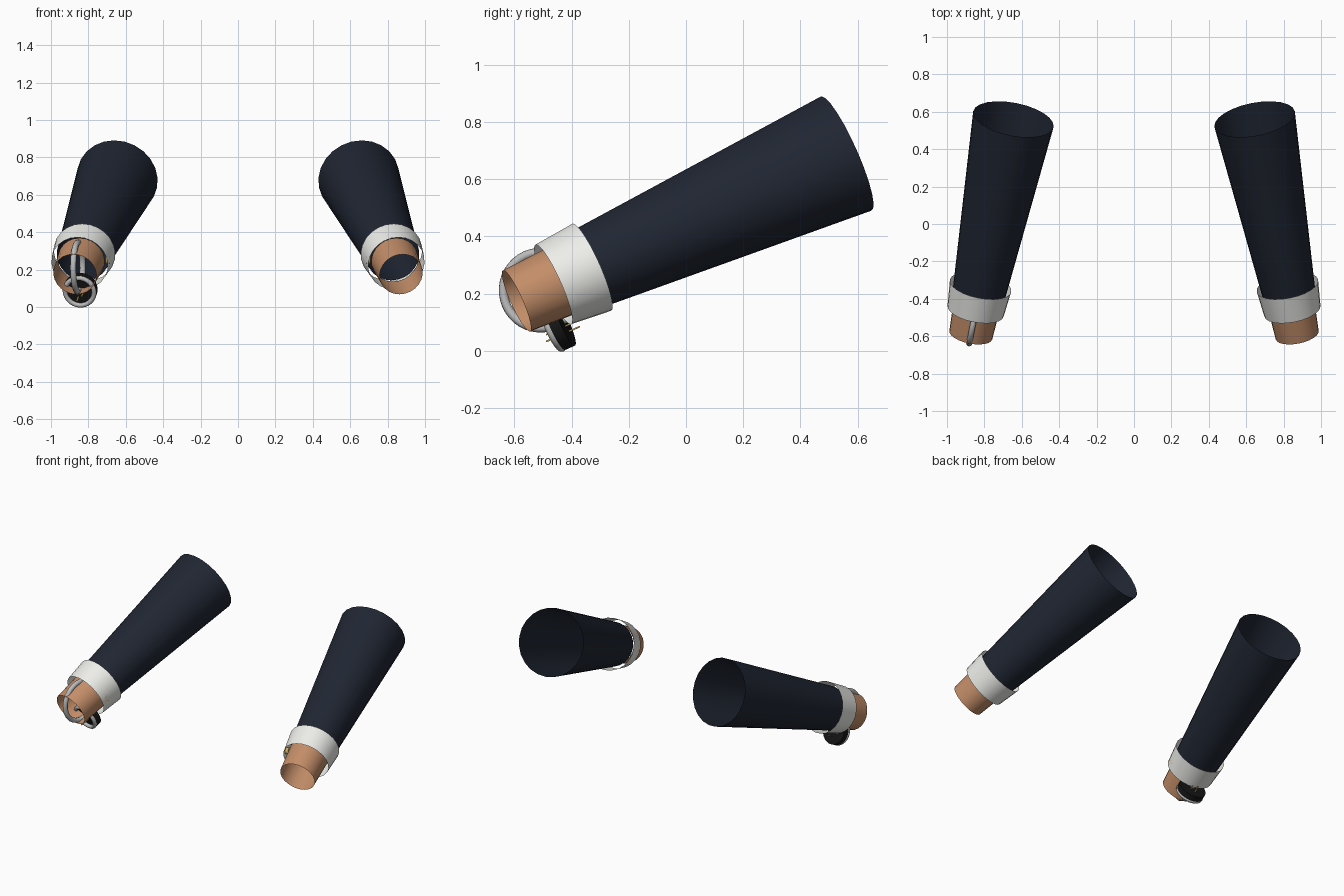
import bpy, bmesh, math
from mathutils import Matrix, Vector

if "Cube" in bpy.data.objects:
    bpy.data.objects.remove(bpy.data.objects["Cube"])


def material(name, rgb):
    m = bpy.data.materials.new(name)
    m.diffuse_color = (*rgb, 1)
    m.use_nodes = True
    m.node_tree.nodes["Principled BSDF"].inputs["Base Color"].default_value = m.diffuse_color
    return m


NAVY = material("navy_cloth", (0.014, 0.019, 0.032))
WHITE = material("white_cloth", (0.85, 0.85, 0.82))
SKIN = material("skin", (0.55, 0.27, 0.14))
STEEL = material("steel", (0.5, 0.5, 0.5))
BLACK = material("black", (0.008, 0.008, 0.008))
GOLD = material("gold", (0.7, 0.45, 0.12))


def arm_frame(side):
    # local z runs from elbow to hand, local y points up, local x sideways
    d = Vector((side * 0.197, -1, -0.447)).normalized()
    x = Vector((0, 0, 1)).cross(d).normalized()
    y = d.cross(x)
    m = Matrix((x, y, d)).transposed().to_4x4()
    m.translation = (side * 0.645, 0.56, 0.69)
    return m


def finish(name, bm, frame, mat, smooth=True):
    me = bpy.data.meshes.new(name)
    bm.to_mesh(me)
    bm.free()
    ob = bpy.data.objects.new(name, me)
    bpy.context.collection.objects.link(ob)
    ob.matrix_world = frame
    me.materials.append(mat)
    if smooth:
        bpy.context.view_layer.objects.active = ob
        bpy.ops.object.select_all(action='DESELECT')
        ob.select_set(True)
        bpy.ops.object.shade_smooth_by_angle(angle=math.radians(40))
    return ob


def tube(name, frame, t0, t1, r0, r1, mat, caps=False, segs=24, offset=Matrix()):
    # tapered tube along local z
    bm = bmesh.new()
    bmesh.ops.create_cone(bm, cap_ends=caps, segments=segs, radius1=r0, radius2=r1, depth=t1 - t0,
                          matrix=offset @ Matrix.Translation((0, 0, (t0 + t1) / 2)))
    return finish(name, bm, frame, mat)


def ring(name, frame, major, minor, place, mat, n=40, k=10):
    # torus about local z
    bm = bmesh.new()
    rows = []
    for i in range(n):
        a = 2 * math.pi * i / n
        row = []
        for j in range(k):
            b = 2 * math.pi * j / k
            r = major + minor * math.cos(b)
            row.append(bm.verts.new(place @ Vector((r * math.cos(a), r * math.sin(a), minor * math.sin(b)))))
        rows.append(row)
    for i in range(n):
        for j in range(k):
            p, q, j2 = rows[i], rows[(i + 1) % n], (j + 1) % k
            bm.faces.new((p[j], q[j], q[j2], p[j2]))
    return finish(name, bm, frame, mat)


for side, label in ((-1, "right"), (1, "left")):
    f = arm_frame(side)
    # open sleeve, shirt cuff and wrist
    tube(label + "_sleeve", f, 0, 1.04, 0.219, 0.142, NAVY)
    tube(label + "_cuff", f, 0.99, 1.14, 0.167, 0.153, WHITE)
    tube(label + "_wrist", f, 1.09, 1.283, 0.127, 0.117, SKIN)
    # cufflink on the inner side; local x points along world side
    inward = -side if f.col[0].x > 0 else side
    spot = Matrix.Translation((inward * 0.145, 0, 1.09)) @ Matrix.Rotation(math.pi / 2, 4, 'Y')
    tube(label + "_cufflink", f, -0.01, 0.01, 0.022, 0.022, GOLD, True, 16, spot)

# watch on one arm: strap loop lies in the arm's vertical plane
f = arm_frame(-1)
ring("watch_strap", f, 0.132, 0.016,
     Matrix.Translation((0, 0, 1.19)) @ Matrix.Rotation(math.pi / 2, 4, 'Y'), STEEL)
dial = Matrix.Translation((0, -0.137, 1.19))
tube("watch_dial", f, -0.034, 0.004, 0.09, 0.09, BLACK, True, 32, dial)
ring("watch_bezel", f, 0.079, 0.013, dial @ Matrix.Translation((0, 0, 0.012)), STEEL)
# watch hands
for name, x, y, length in (("hour_hand", 0.015, -0.015, 0.1), ("minute_hand", -0.01, -0.035, 0.13)):
    bm = bmesh.new()
    bmesh.ops.create_cube(bm, size=1, matrix=dial @ Matrix.Translation((x, y, -0.01))
                          @ Matrix.Diagonal((0.008, 0.005, length, 1)))
    finish(name, bm, f, GOLD, False)
